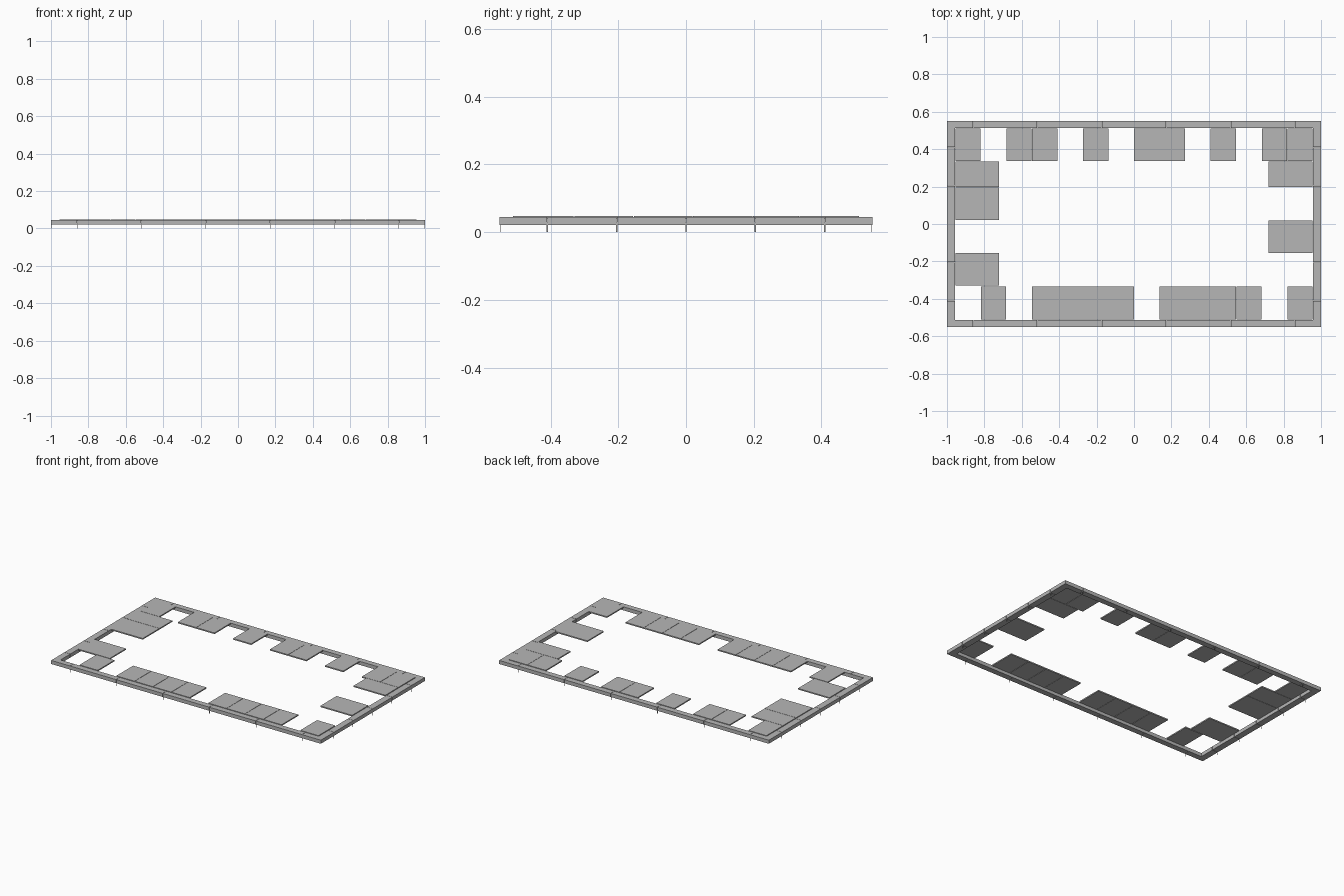
import bpy, bmesh

if "Cube" in bpy.data.objects:
    bpy.data.objects.remove(bpy.data.objects["Cube"])

grey = bpy.data.materials.new("mid_grey")
grey.diffuse_color = (0.47, 0.47, 0.47, 1)
grey.use_nodes = True
grey.node_tree.nodes["Principled BSDF"].inputs["Base Color"].default_value = grey.diffuse_color


def box(name, x0, x1, y0, y1, z0, z1):
    bm = bmesh.new()
    bmesh.ops.create_cube(bm, size=1)
    for v in bm.verts:
        v.co.x = x0 if v.co.x < 0 else x1
        v.co.y = y0 if v.co.y < 0 else y1
        v.co.z = z0 if v.co.z < 0 else z1
    mesh = bpy.data.meshes.new(name)
    bm.to_mesh(mesh)
    bm.free()
    mesh.materials.append(grey)
    ob = bpy.data.objects.new(name, mesh)
    bpy.context.collection.objects.link(ob)
    return ob


OX, OY = 1.0, 0.551         # outer half sizes
IX, IY = 0.957, 0.513       # inner half sizes
Z0, Z1 = 0.021, 0.045       # rail height
GAP = 0.001
PIN, THIN = 0.002, 0.0004   # pin half width and half thickness

# Rails split into segments by narrow seams
x_seams = [-0.86, -0.517, -0.172, 0.172, 0.517, 0.86]
y_seams = [-0.41, -0.205, 0, 0.205, 0.41]
xs = [-OX - GAP] + x_seams + [OX + GAP]
ys = [-IY - GAP] + y_seams + [IY + GAP]

for side, tag in ((-1, "front"), (1, "back")):
    lo, hi = sorted((side * IY, side * OY))
    for a, b in zip(xs, xs[1:]):
        box(f"{tag}_rail", a + GAP, b - GAP, lo, hi, Z0, Z1)
    # thin flat pins at the seams, near the outer edge
    y = side * (OY - 0.004)
    for x in x_seams:
        box(f"{tag}_pin", x - PIN, x + PIN, y - THIN, y + THIN, 0, 0.03)

for side, tag in ((-1, "left"), (1, "right")):
    lo, hi = sorted((side * IX, side * OX))
    for a, b in zip(ys, ys[1:]):
        box(f"{tag}_rail", lo, hi, a + GAP, b - GAP, Z0, Z1)
    x = side * (OX - 0.004)
    for y in y_seams:
        box(f"{tag}_pin", x - THIN, x + THIN, y - PIN, y + PIN, 0, 0.03)

# Floor tiles with hairline joints: 14 columns along the long sides
TZ0, TZ1 = 0.040, 0.048
COL = 2 * 0.955 / 14
JOINT = 0.001


def tile(x0, x1, y0, y1):
    box("floor_tile", x0 + JOINT, x1 - JOINT, y0 + JOINT, y1 - JOINT, TZ0, TZ1)


for c in (0, 2, 3, 5, 7, 8, 10, 12, 13):
    x = -0.955 + c * COL
    tile(x, x + COL, 0.335, IY - GAP)
for c in (1, 3, 4, 5, 6, 8, 9, 10, 11, 13):
    x = -0.955 + c * COL
    tile(x, x + COL, -IY + GAP, -0.332)

# Wider tiles along the short sides
for y0, y1 in ((-0.33, -0.155), (0.02, 0.197), (0.197, 0.335)):
    tile(-0.955, -0.72, y0, y1)
for y0, y1 in ((-0.155, 0.02), (0.197, 0.335)):
    tile(0.717, 0.955, y0, y1)
